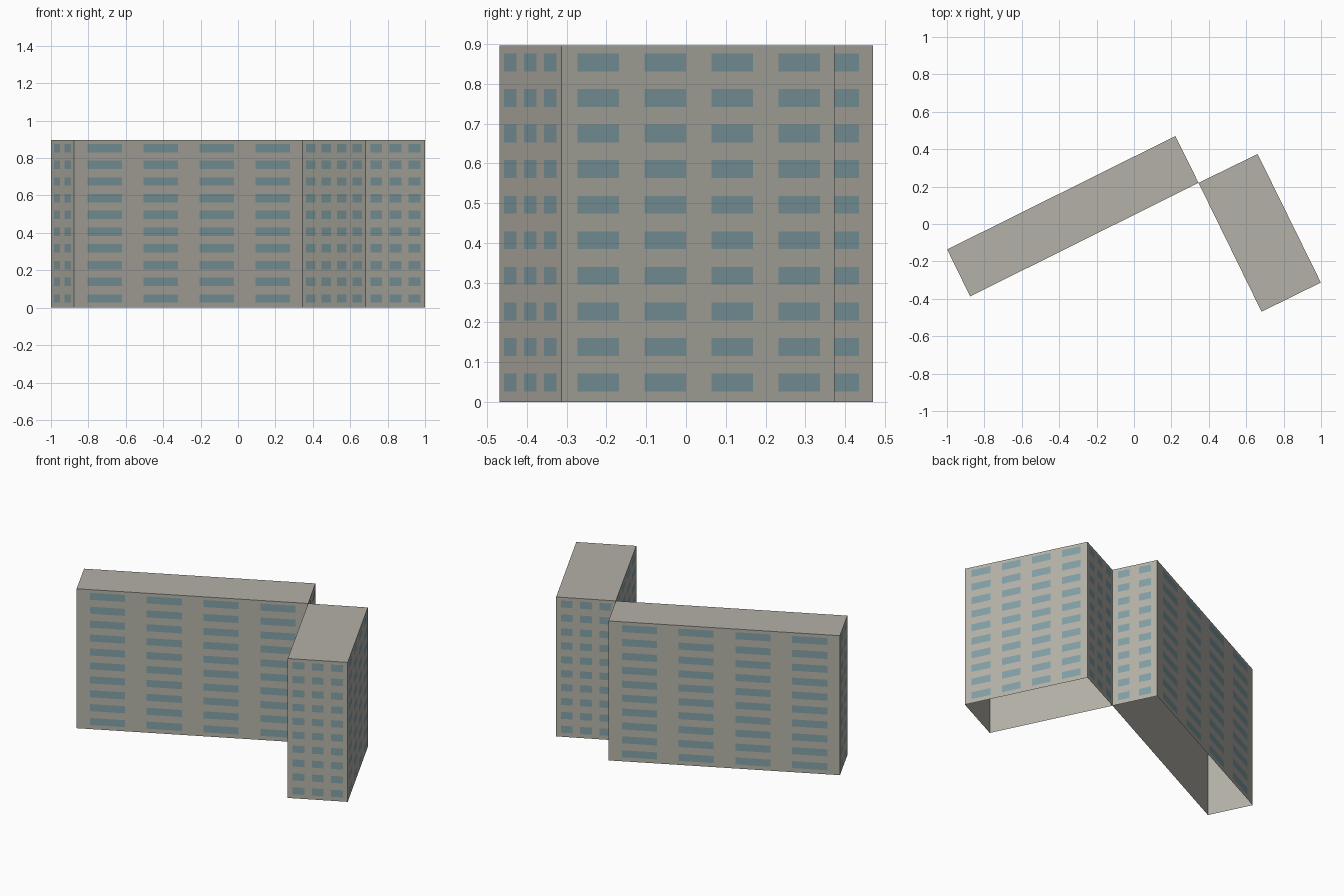
import bpy
from mathutils import Vector

if "Cube" in bpy.data.objects:
    bpy.data.objects.remove(bpy.data.objects["Cube"])

HEIGHT = 0.896
FLOORS = 10
PITCH = 0.0894      # storey height
FIRST = 0.049       # centre height of the lowest window row
WIN_H = 0.045
OFFSET = 0.0012     # window panes sit just in front of the wall

# columns: first left edge, width and spacing, as fractions of the wall length
PATTERNS = {
    4: (0.057, 0.152, 0.2455),
    3: (0.080, 0.198, 0.3225),
    2: (0.122, 0.265, 0.474),
}


def material(name, rgb):
    m = bpy.data.materials.new(name)
    m.diffuse_color = (*rgb, 1)
    m.use_nodes = True
    m.node_tree.nodes["Principled BSDF"].inputs["Base Color"].default_value = m.diffuse_color
    return m


concrete = material("concrete", (0.452, 0.440, 0.388))
glass = material("blue grey glass", (0.223, 0.347, 0.381))


def add_mesh(name, verts, faces, mat):
    me = bpy.data.meshes.new(name)
    me.from_pydata(verts, [], faces)
    me.materials.append(mat)
    ob = bpy.data.objects.new(name, me)
    bpy.context.collection.objects.link(ob)
    return ob


def wing(name, corners, columns):
    """Open-bottomed block on a counter-clockwise plan, with a window grid per wall."""
    n = len(corners)
    verts = [(x, y, z) for z in (0, HEIGHT) for x, y in corners]
    faces = [(i, (i + 1) % n, n + (i + 1) % n, n + i) for i in range(n)]
    faces.append(tuple(range(n, 2 * n)))    # flat roof
    add_mesh(name + "_walls", verts, faces, concrete)

    # window panes
    wv, wf = [], []
    for i, count in enumerate(columns):
        a = Vector((*corners[i], 0))
        edge = Vector((*corners[(i + 1) % n], 0)) - a
        out = Vector((edge.y, -edge.x, 0)).normalized() * OFFSET
        start, width, step = PATTERNS[count]
        for c in range(count):
            left = a + edge * (start + c * step) + out
            right = left + edge * width
            for f in range(FLOORS):
                lo = Vector((0, 0, FIRST + f * PITCH - WIN_H / 2))
                hi = lo + Vector((0, 0, WIN_H))
                k = len(wv)
                wv += [left + lo, right + lo, right + hi, left + hi]
                wf.append((k, k + 1, k + 2, k + 3))
    add_mesh(name + "_windows", wv, wf, glass)


# long wing, and short wing touching it at one corner
wing("long_wing", [(-0.999, -0.136), (-0.876, -0.387), (0.345, 0.220), (0.221, 0.470)],
     [2, 4, 2, 4])
wing("short_wing", [(0.345, 0.220), (0.682, -0.469), (0.999, -0.313), (0.661, 0.374)],
     [4, 3, 4, 3])
